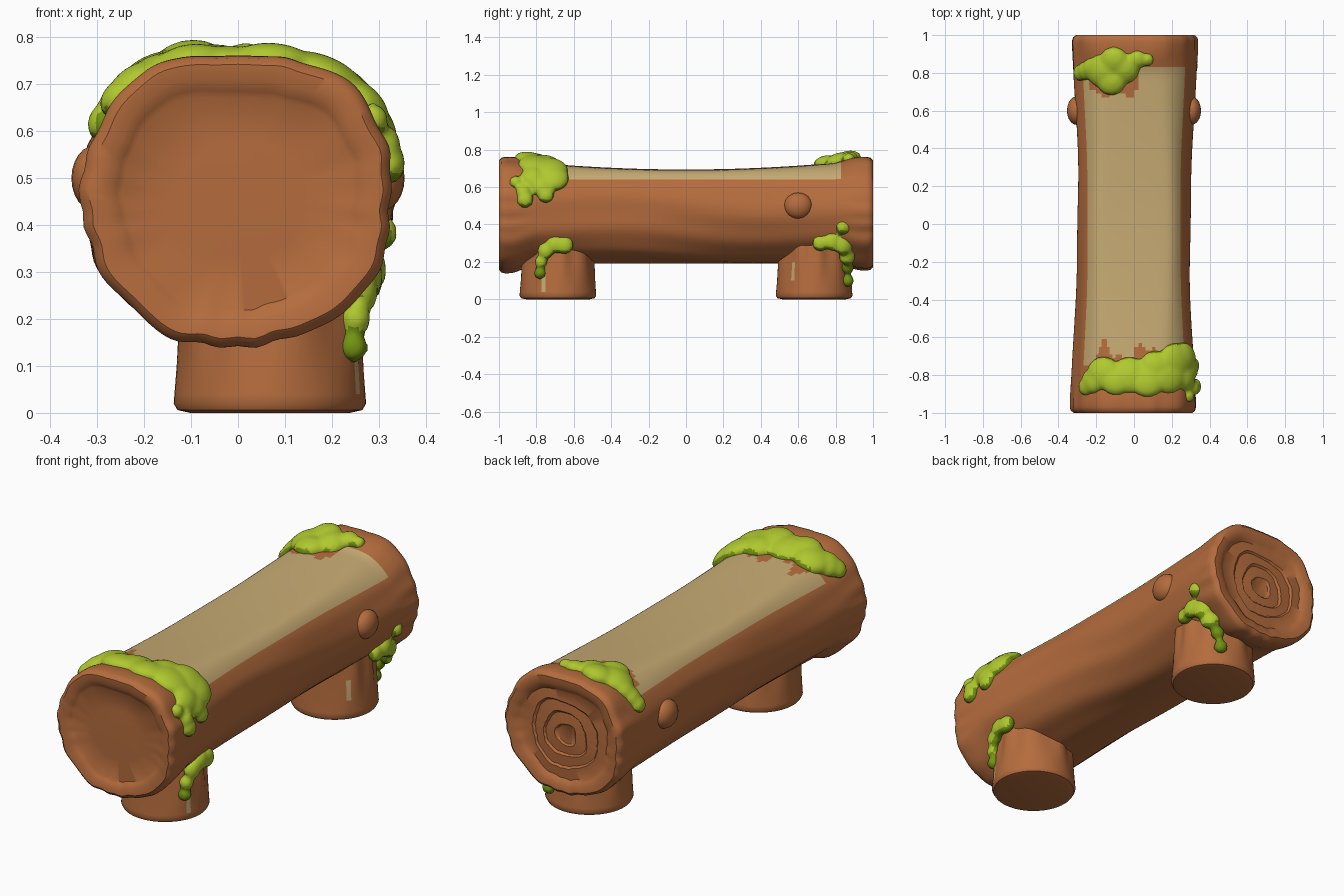
import bpy, bmesh, math
from mathutils import Vector, Matrix

if "Cube" in bpy.data.objects:
    bpy.data.objects.remove(bpy.data.objects["Cube"])

def material(name, rgb):
    m = bpy.data.materials.new(name)
    m.diffuse_color = (*rgb, 1)
    m.use_nodes = True
    m.node_tree.nodes["Principled BSDF"].inputs["Base Color"].default_value = m.diffuse_color
    return m

BARK = material("bark brown", (0.46, 0.150, 0.047))
WOOD = material("cut wood tan", (0.57, 0.405, 0.172))
MOSS = material("moss green", (0.43, 0.58, 0.028))
DARK = material("dark moss green", (0.17, 0.29, 0.006))

def smooth(a, b, t):
    t = min(1, max(0, (t - a) / (b - a)))
    return t * t * (3 - 2 * t)

def power(v, e):
    return math.copysign(abs(v) ** e, v)

def finish(bm, name, mats):
    bmesh.ops.recalc_face_normals(bm, faces=bm.faces)
    me = bpy.data.meshes.new(name)
    bm.to_mesh(me)
    bm.free()
    for m in mats:
        me.materials.append(m)
    for p in me.polygons:
        p.use_smooth = True
    ob = bpy.data.objects.new(name, me)
    bpy.context.collection.objects.link(ob)
    bpy.context.view_layer.objects.active = ob
    ob.select_set(True)
    bpy.ops.object.shade_smooth_by_angle(angle=math.radians(40))
    ob.select_set(False)
    return ob

def bridge(bm, r0, r1):
    n = len(r0)
    return [bm.faces.new((r0[i], r0[(i + 1) % n], r1[(i + 1) % n], r1[i])) for i in range(n)]

# Log surface: squashed ellipse section, flattened on top, flared at both ends
def surf(a, y):
    t, c, s = abs(y), math.cos(a), math.sin(a)
    flare = smooth(0.78, 0.95, t)
    rx = 0.297 + 0.033 * smooth(0.2, 1.0, t)
    cz = 0.46 - 0.01 * flare
    low = 0.27 + (0.04 if y < 0 else 0.025) * flare
    top = 0.692 + 0.06 * y * y + 0.02 * smooth(0.78, 0.9, t) - 0.01 * smooth(0.92, 1.0, t)
    seat = smooth(0.35, 0.65, s) * (1 - flare)
    bump = 0.013 * math.sin(5 * a + 1.5 * math.sin(2.2 * y)) + 0.009 * math.sin(11 * a + 2 * y + math.sin(5 * y))
    bump += flare * 0.010 * math.sin(17 * a + 3 * math.sin(4 * a))
    k = 1 + bump * (1 - seat)
    e = 0.88 if s > 0 else 0.95
    x = rx * power(c, e) * k
    if s > 0:
        z = cz + (0.29 + 0.04 * flare) * s ** e * k
        d = z - top                                    # soft flat cut
        z = top - 0.5 * (math.sqrt(d * d + 0.0005) - d) + min(0, 0) if d < 0 else top - 0.5 * (math.sqrt(d * d + 0.0005) - d)
        z += 0.004 * (1 - abs(c))
    else:
        z = cz + low * power(s, e) * k
    return Vector((x, y, z))

# Log with carved seat
N = 120
bm = bmesh.new()
angles = [2 * math.pi * i / N for i in range(N)]
ys = [-0.97 + 0.02 * i for i in range(98)]
rings = [[bm.verts.new(surf(a, y)) for a in angles] for y in ys]
for j in range(len(ys) - 1):
    ym = ys[j] + 0.01
    for i, f in enumerate(bridge(bm, rings[j], rings[j + 1])):
        x = f.calc_center_median().x
        deg = (i + 0.5) * 360 / N
        y0 = -0.76 if abs(x) > 0.2 else -0.68 + 0.04 * math.sin(30 * x) + 0.03 * math.sin(71 * x)
        y1 = 0.84 if x > 0.03 or x < -0.235 else 0.69 + 0.02 * math.sin(50 * x)
        if 36 < deg < 144 and y0 < ym < y1:
            f.material_index = 1

# Log ends: rounded rim, sunken disc, growth rings at the back
rim = [(0.985, 0.988), (0.94, 1.0), (0.84, 0.998), (0.77, 0.987), (0.73, 0.978)]
grow = [(0.56, 0.982), (0.53, 0.973), (0.37, 0.977), (0.34, 0.968), (0.18, 0.972), (0.15, 0.964)]
for side, prev, loops in ((-1, rings[0], rim + [(0.4, 0.980), (0.1, 0.981)]), (1, rings[-1], rim + grow)):
    base = [v.co.copy() for v in prev]
    mid = Vector((0, 0, 0.45))
    for sc, dist in loops:
        ring = []
        for a, b in zip(angles, base):
            w = sc * (1 + 0.02 * math.sin(3 * a + sc * 9) * (1 - sc) * 4)
            p = mid + (b - mid) * w
            ring.append(bm.verts.new((p.x, side * dist, p.z)))
        bridge(bm, prev, ring)
        prev = ring
    bm.faces.new(prev)
finish(bm, "log", [BARK, WOOD])

# Knots on both flanks
for side, name in ((1, "right_knot"), (-1, "left_knot")):
    bm = bmesh.new()
    bmesh.ops.create_uvsphere(bm, u_segments=20, v_segments=12, radius=1)
    for v in bm.verts:
        v.co = Vector((side * 0.305 + 0.05 * v.co.x, 0.6 + 0.075 * v.co.y, 0.50 + 0.07 * v.co.z))
    finish(bm, name, [BARK])

# Legs: fluted stumps with a bare wood strip
def leg(name, cy, strip_deg, z0, z1):
    n = 56
    bm = bmesh.new()
    prof = [(0.17, 0.0), (0.197, 0.006), (0.205, 0.02)]
    prof += [(0.205 - 0.025 * k / 16, 0.02 + 0.02 * k) for k in range(1, 17)]
    prev = None
    for r, z in prof:
        ring = []
        for i in range(n):
            a = 2 * math.pi * i / n
            g = 0.007 * math.sin(9 * a + math.sin(3 * a)) * smooth(0.03, 0.25, z)
            ring.append(bm.verts.new((0.068 + (r + g) * math.cos(a), cy + (r + g) * math.sin(a), z)))
        if prev:
            for i, f in enumerate(bridge(bm, prev, ring)):
                d = ((i + 0.5) * 360 / n + 180) % 360 - 180
                if abs(d - strip_deg) < 4 and z0 < z < z1:
                    f.material_index = 1
        else:
            bm.faces.new(ring)
        prev = ring
    bm.faces.new(prev)
    finish(bm, name, [BARK, WOOD])

leg("front_leg", -0.685, -24, 0.04, 0.20)
leg("back_leg", 0.685, -33, 0.10, 0.20)

# Moss: flattened blobs laid on the surface, fused by remeshing
def moss(name, blobs, dark_below=-1):
    bm = bmesh.new()
    for p, nrm, r, h in blobs:
        rot = nrm.to_track_quat('Z', 'Y').to_matrix().to_4x4()
        bmesh.ops.create_icosphere(bm, subdivisions=3, radius=1,
                                   matrix=Matrix.Translation(p) @ rot @ Matrix.Diagonal((r, r, h, 1)))
    ob = finish(bm, name, [MOSS, DARK])
    m = ob.modifiers.new("fuse", 'REMESH')
    m.mode, m.voxel_size = 'VOXEL', 0.012
    s = ob.modifiers.new("soften", 'SMOOTH')
    s.iterations = 3
    me = bpy.data.meshes.new_from_object(ob.evaluated_get(bpy.context.evaluated_depsgraph_get()))
    ob.modifiers.clear()
    ob.data = me
    me.materials.clear()
    me.materials.append(MOSS)
    me.materials.append(DARK)
    for f in me.polygons:
        f.use_smooth = True
        inner = f.normal.y * -math.copysign(1, f.center.y) > 0.8
        f.material_index = int(f.normal.z < -0.45 or inner or f.center.z < dark_below)

def on_log(spots):
    out = []
    for deg, y, r in spots:
        a = math.radians(deg)
        p = surf(a, y)
        du, dv = surf(a + 0.05, y) - surf(a - 0.05, y), surf(a, y + 0.02) - surf(a, y - 0.02)
        out.append((p, dv.cross(du).normalized() * (1 if dv.cross(du).dot(p - Vector((0, y, 0.45))) > 0 else -1),
                    r, min(0.05, 0.018 + r * 0.38)))
    return out

def on_leg(spots, cy):
    return [(Vector((x, y, z)), Vector((x - 0.068, (y - cy) * 0.7, 0.03)).normalized(), r, 0.033)
            for x, y, z, r in spots]

moss("front_top_moss", on_log([
    (138, -0.86, 0.05), (129, -0.83, 0.07), (117, -0.79, 0.09), (104, -0.82, 0.09), (93, -0.80, 0.10),
    (80, -0.82, 0.10), (72, -0.76, 0.09), (60, -0.80, 0.10), (50, -0.73, 0.10), (38, -0.71, 0.085),
    (38, -0.81, 0.075), (28, -0.77, 0.065), (17, -0.75, 0.045), (30, -0.91, 0.035), (20, -0.87, 0.04),
    (12, -0.86, 0.045)]))
moss("back_top_moss", on_log([
    (106, 0.86, 0.08), (109, 0.76, 0.08), (118, 0.81, 0.09), (97, 0.82, 0.08), (88, 0.87, 0.05),
    (80, 0.87, 0.035), (130, 0.82, 0.06), (140, 0.81, 0.05), (149, 0.80, 0.045)]))
moss("front_leg_moss", on_leg([
    (0.275, -0.65, 0.29, 0.05), (0.275, -0.70, 0.295, 0.05), (0.265, -0.75, 0.26, 0.045),
    (0.25, -0.775, 0.20, 0.035), (0.245, -0.78, 0.14, 0.033)], -0.685), 0.18)
moss("back_leg_moss", on_leg([
    (0.305, 0.84, 0.385, 0.04), (0.275, 0.72, 0.30, 0.045), (0.28, 0.79, 0.31, 0.055),
    (0.27, 0.84, 0.29, 0.055), (0.235, 0.86, 0.23, 0.05), (0.19, 0.865, 0.17, 0.035),
    (0.17, 0.865, 0.10, 0.035)], 0.685), 0.20)
